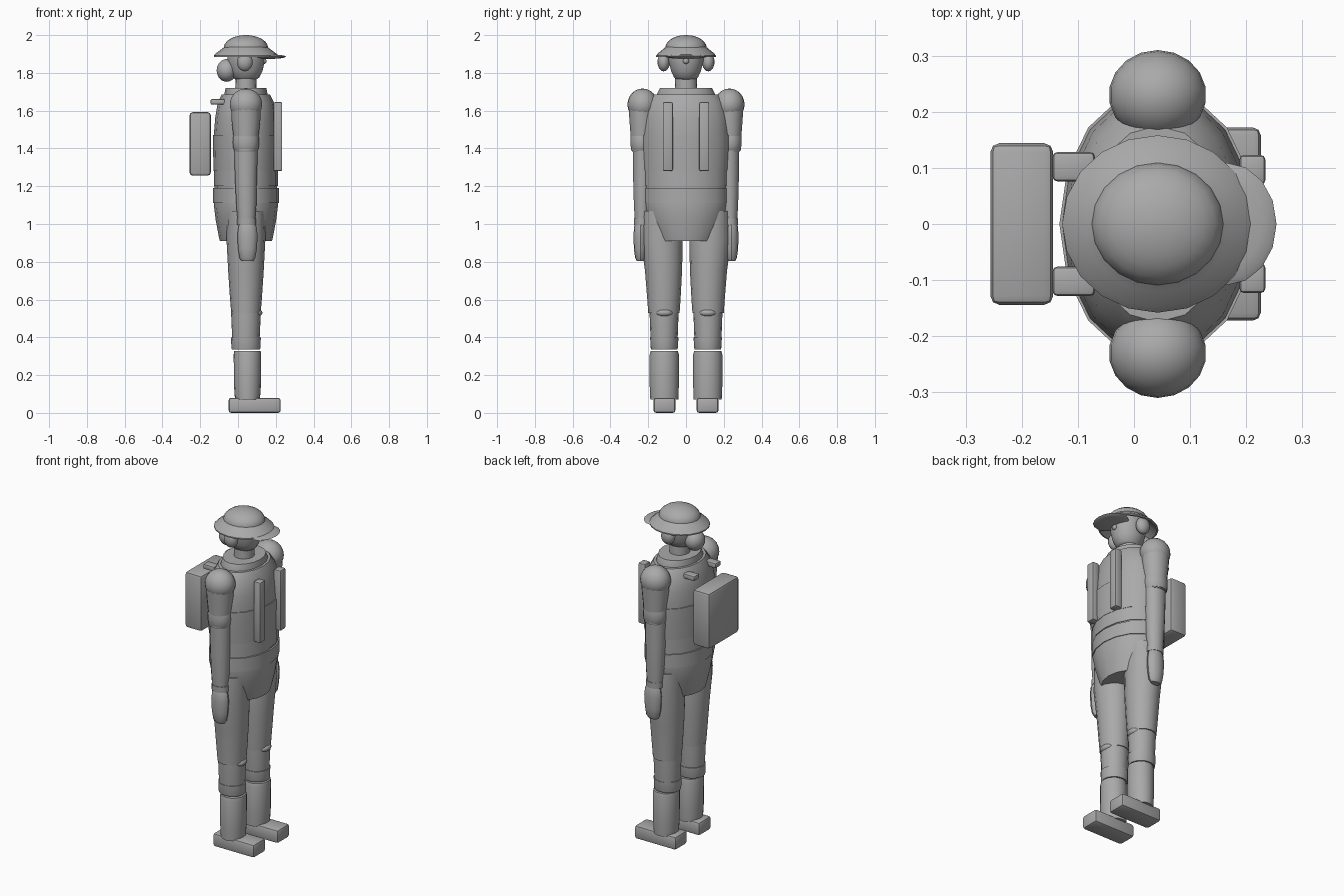
import bpy, bmesh, math
from mathutils import Matrix

grey = bpy.data.materials.new("plain_grey")
grey.diffuse_color = (0.4, 0.4, 0.4, 1)
CX = 0.042  # body axis; the figure faces +x


def finish(name, bm, angle=35):
    bmesh.ops.recalc_face_normals(bm, faces=bm.faces[:])
    me = bpy.data.meshes.new(name)
    bm.to_mesh(me)
    bm.free()
    me.materials.append(grey)
    ob = bpy.data.objects.new(name, me)
    bpy.context.collection.objects.link(ob)
    bpy.context.view_layer.objects.active = ob
    ob.select_set(True)
    bpy.ops.object.shade_smooth_by_angle(angle=math.radians(angle))
    ob.select_set(False)
    return ob


def loft(name, rings, n=16, x=CX, y=0.0, caps=True):
    """Elliptical rings (z, rx, ry[, dx, dy]) joined into a capped tube."""
    bm = bmesh.new()
    loops = []
    for z, rx, ry, *off in rings:
        dx, dy = (off + [0, 0])[:2]
        loops.append([bm.verts.new((x + dx + rx * math.cos(2 * math.pi * i / n),
                                    y + dy + ry * math.sin(2 * math.pi * i / n), z))
                      for i in range(n)])
    for a, b in zip(loops, loops[1:]):
        for i in range(n):
            j = (i + 1) % n
            bm.faces.new((a[i], a[j], b[j], b[i]))
    if caps:
        bm.faces.new(loops[0])
        bm.faces.new(loops[-1])
    return finish(name, bm)


def ball(name, c, r, u=18, v=12):
    bm = bmesh.new()
    bmesh.ops.create_uvsphere(bm, u_segments=u, v_segments=v, radius=1,
                              matrix=Matrix.Translation(c) @ Matrix.Diagonal((*r, 1)))
    return finish(name, bm, 60)


def box(name, lo, hi, bevel):
    bm = bmesh.new()
    c = [(a + b) / 2 for a, b in zip(lo, hi)]
    s = [b - a for a, b in zip(lo, hi)]
    bmesh.ops.create_cube(bm, size=1, matrix=Matrix.Translation(c) @ Matrix.Diagonal((*s, 1)))
    bmesh.ops.bevel(bm, geom=bm.edges[:], offset=bevel, segments=2, profile=0.5, affect='EDGES')
    return finish(name, bm, 30)


# Torso, bands and hips
loft("torso", [(1.18, .165, .222), (1.29, .166, .226), (1.47, .170, .238), (1.56, .163, .232),
               (1.64, .150, .212), (1.685, .128, .175)])
loft("chest_band", [(1.28, .171, .233), (1.425, .175, .243), (1.47, .175, .243)])
loft("waist_band", [(1.20, .169, .228), (1.28, .169, .230)])
loft("belt", [(1.11, .174, .228), (1.19, .174, .228)])
loft("hips", [(.91, .138, .160), (.93, .143, .170), (1.02, .160, .205), (1.10, .170, .225),
              (1.18, .165, .222)])
loft("collar", [(1.675, .115, .155), (1.685, .115, .155), (1.72, .108, .138)])
loft("neck", [(1.70, .057, .060), (1.80, .055, .057)])

# Head, ears, nose and hair bun
loft("head", [(1.765, .055, .050), (1.775, .070, .064), (1.81, .088, .080), (1.86, .099, .093),
              (1.92, .098, .095), (1.96, .075, .075)], n=18)
ball("nose", (.138, 0, 1.862), (.014, .017, .015), 10, 6)
ball("hair_bun", (-.060, 0, 1.813), (.054, .060, .060))
for s, side in ((-1, "right"), (1, "left")):
    ball(side + "_ear_cover", (.036, s * .118, 1.858), (.043, .033, .050), 14, 10)

# Helmet dome, flared brim and front visor
loft("helmet_dome", [(1.925, .118, .110)] +
     [(1.932 + .068 * math.sin(math.radians(a)), .118 * math.cos(math.radians(a)),
       .110 * math.cos(math.radians(a))) for a in (0, 15, 30, 45, 58, 70, 80, 88)], n=20)
loft("helmet_brim", [(1.925, .105, .100), (1.883, .160, .150), (1.885, .170, .158),
                     (1.892, .170, .158), (1.905, .157, .147), (1.925, .130, .122),
                     (1.938, .114, .107)], n=20, caps=False)
ball("visor", (.165, 0, 1.886), (.089, .109, .012), 16, 8)

# Backpack
box("backpack", (-.256, -.144, 1.256), (-.144, .144, 1.592), .016)

for s, side in ((-1, "right"), (1, "left")):
    # Harness pieces
    lo, hi = sorted((s * .070, s * .123))
    box(side + "_chest_strap", (.188, lo, 1.28), (.234, hi, 1.645), .008)
    lo, hi = sorted((s * .076, s * .128))
    box(side + "_strap_buckle", (-.145, lo, 1.632), (-.070, hi, 1.662), .008)

    # Arm from shoulder to hand
    ball(side + "_shoulder", (CX, s * .230, 1.633), (.087, .080, .084))
    loft(side + "_upper_arm", [(1.39, .060, .056, 0, s * .003), (1.47, .067, .062),
                               (1.56, .077, .070, 0, s * -.001), (1.64, .078, .074)],
         n=14, y=s * .233)
    loft(side + "_elbow_band", [(1.385, .058, .052), (1.40, .067, .058), (1.43, .070, .061),
                                (1.455, .069, .061), (1.475, .064, .058)], n=14, y=s * .235)
    loft(side + "_forearm", [(1.02, .046, .038, .002, s * .004), (1.10, .053, .045, .002, s * .002),
                             (1.24, .058, .051), (1.39, .062, .053)], n=14, y=s * .230)
    loft(side + "_cuff", [(.995, .050, .040), (1.03, .050, .041)], n=14, x=.046, y=s * .235)
    loft(side + "_hand", [(.803, .030, .018), (.82, .042, .027), (.87, .050, .034),
                          (.94, .054, .036), (.985, .048, .033), (1.0, .040, .028)],
         n=12, x=.050, y=s * .242)

    # Leg from thigh to boot
    loft(side + "_thigh", [(.53, .078, .083), (.60, .084, .088), (.75, .094, .098, 0, s * .002),
                           (.92, .103, .111, 0, s * .011), (1.07, .101, .098, 0, s * .018)],
         y=s * .117)
    ball(side + "_knee_pad", (.100, s * .115, .53), (.030, .045, .022), 14, 8)
    loft(side + "_shin", [(.34, .068, .066), (.40, .073, .072), (.535, .079, .077)],
         y=s * .116)
    loft(side + "_shin_band", [(.335, .074, .069), (.345, .077, .072), (.40, .079, .075)],
         y=s * .115)
    loft(side + "_boot_shaft", [(.07, .066, .074), (.14, .071, .077), (.31, .073, .077),
                                (.328, .070, .072)], x=.050, y=s * .115)
    lo, hi = sorted((s * .056, s * .172))
    box(side + "_boot_foot", (-.050, lo, 0), (.226, hi, .08), .014)
